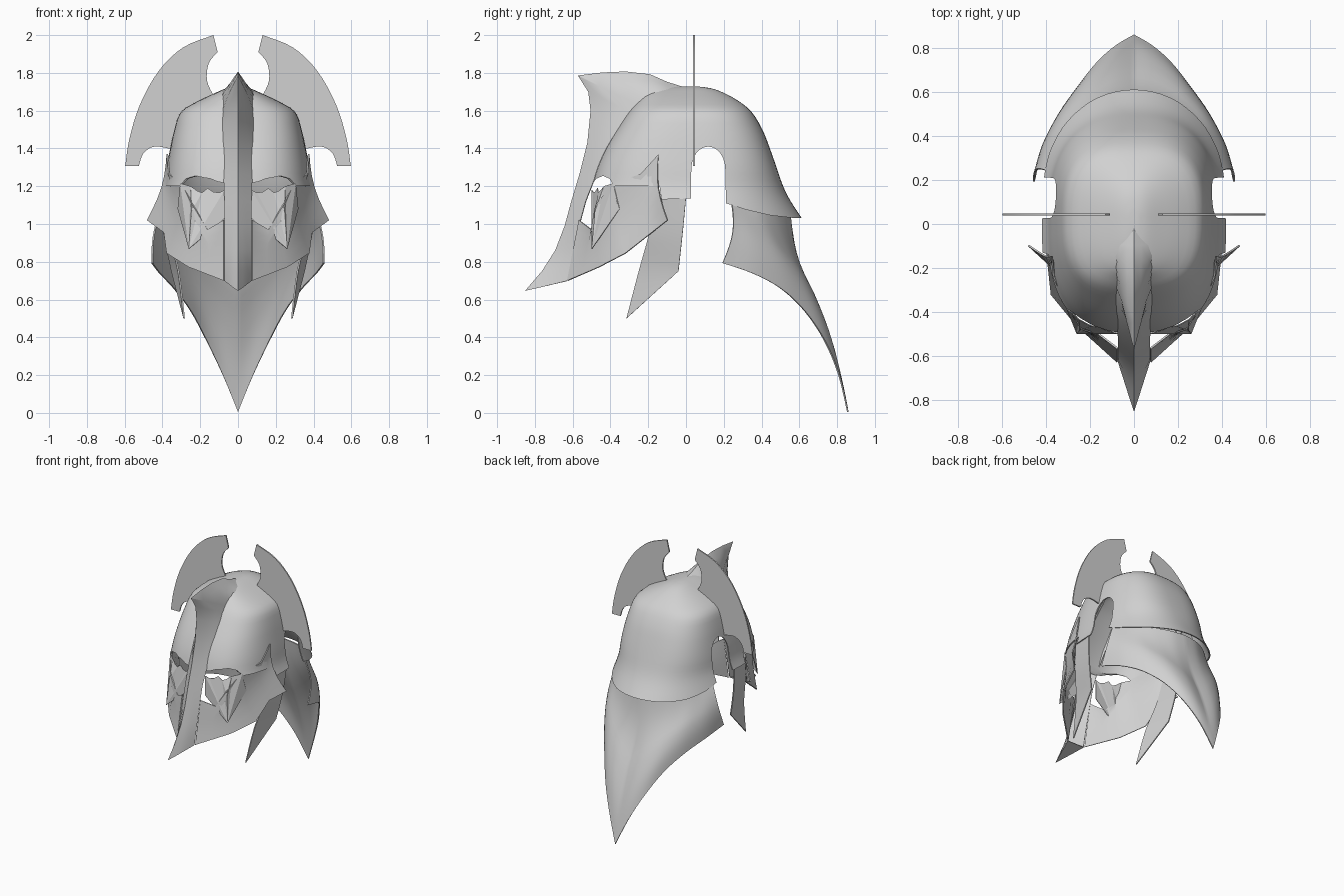
import bpy
import bmesh
from math import sin, cos, pi, radians
from mathutils import Vector

cube = bpy.data.objects.get("Cube")
if cube:
    bpy.data.objects.remove(cube)

colour = (0.64, 0.64, 0.64, 1)
grey = bpy.data.materials.new("plain grey metal")
grey.use_nodes = True
grey.diffuse_color = colour
grey.node_tree.nodes["Principled BSDF"].inputs["Base Color"].default_value = colour


def spline(points, steps):
    """Smooth curve through points of any dimension."""
    out = []
    for i in range(len(points) - 1):
        p0, p1 = points[max(i - 1, 0)], points[i]
        p2, p3 = points[i + 1], points[min(i + 2, len(points) - 1)]
        for k in range(steps):
            t = k / steps
            out.append([b + 0.5 * t * (c - a + t * (2 * a - 5 * b + 4 * c - d + t * (3 * (b - c) + d - a)))
                        for a, b, c, d in zip(p0, p1, p2, p3)])
    out.append(list(points[-1]))
    return out


def loft(bm, rows, closed=False):
    """Skin quads between neighbouring rows of points."""
    grid = [[bm.verts.new(p) for p in row] for row in rows]
    for r0, r1 in zip(grid, grid[1:]):
        n = len(r0)
        for j in range(n if closed else n - 1):
            k = (j + 1) % n
            bm.faces.new((r0[j], r0[k], r1[k], r1[j]))
    return grid


def between(edge_a, edge_b, steps, push=lambda t, u: (0, 0, 0)):
    """Rows of points from one edge to the other; push bends the sheet."""
    last = len(edge_a) - 1
    return [[Vector(a).lerp(Vector(b), i / steps) + Vector(push(i / steps, j / last))
             for j, (a, b) in enumerate(zip(edge_a, edge_b))] for i in range(steps + 1)]


def apply_all(obj):
    bpy.ops.object.select_all(action='DESELECT')
    bpy.context.view_layer.objects.active = obj
    obj.select_set(True)
    for m in list(obj.modifiers):
        bpy.ops.object.modifier_apply(modifier=m.name)


def finish(name, bm, mirror=True, thick=0.008, cutter=None, angle=35):
    bmesh.ops.remove_doubles(bm, verts=bm.verts, dist=0.0005)
    bmesh.ops.recalc_face_normals(bm, faces=bm.faces)
    mesh = bpy.data.meshes.new(name)
    bm.to_mesh(mesh)
    bm.free()
    obj = bpy.data.objects.new(name, mesh)
    bpy.context.collection.objects.link(obj)
    mesh.materials.append(grey)
    if mirror:
        m = obj.modifiers.new("mirror", 'MIRROR')
        m.use_clip = True
    if thick:
        s = obj.modifiers.new("thickness", 'SOLIDIFY')
        s.thickness = thick
        s.offset = 0
    if cutter:
        b = obj.modifiers.new("cut", 'BOOLEAN')
        b.operation = 'DIFFERENCE'
        b.solver = 'EXACT'
        b.object = cutter
    apply_all(obj)
    if angle:
        bpy.ops.object.shade_smooth_by_angle(angle=radians(angle))
    return obj


def prism(bm, outline, direction):
    face = bm.faces.new([bm.verts.new(p) for p in outline])
    moved = bmesh.ops.extrude_face_region(bm, geom=[face])["geom"]
    bmesh.ops.translate(bm, verts=[v for v in moved if isinstance(v, bmesh.types.BMVert)], vec=direction)


# Cutter: eye arch, temple, ear opening and rear brim seen from the side
eye = [(-0.8, 0.9), (-0.8, 1.19), (-0.505, 1.2), (-0.475, 1.24), (-0.44, 1.255), (-0.405, 1.24), (-0.38, 1.2)]
temple = [(-0.14, 1.2), (-0.13, 1.13), (0.026, 1.135)]
ear = [(0.118 + 0.09 * cos(a), 1.29 + 0.12 * sin(a)) for a in [pi - pi * i / 12 for i in range(13)]]
rear = [(0.212, 1.11), (0.32, 1.075), (0.45, 1.045), (0.56, 1.033), (0.8, 1.033), (0.8, 0.9)]
bm = bmesh.new()
prism(bm, [(-1, y, z) for y, z in eye + temple + ear + rear], (2, 0, 0))
cutter = finish("brim_cutter", bm, mirror=False, thick=0, angle=0)

# Skull shell: height, half width, front, back, squareness
sections = [(1.724, 0.02, -0.03, 0.06, 2.2), (1.715, 0.06, -0.12, 0.13, 2.3), (1.69, 0.12, -0.2, 0.2, 2.4),
            (1.645, 0.215, -0.25, 0.28, 2.5), (1.59, 0.3, -0.3, 0.345, 2.7), (1.5, 0.333, -0.36, 0.4, 2.7),
            (1.4, 0.355, -0.42, 0.44, 2.7), (1.3, 0.374, -0.465, 0.475, 2.6), (1.2, 0.39, -0.495, 0.51, 2.4),
            (1.12, 0.42, -0.52, 0.55, 2.2), (1.02, 0.465, -0.53, 0.615, 2)]
bm = bmesh.new()
rows = []
for z, a, front, back, square in spline(sections, 3):
    row = []
    for i in range(72):
        c, s = cos(2 * pi * i / 72), sin(2 * pi * i / 72)
        n = square if s > 0 else max(square, 2.8)
        x = a * abs(c) ** (2 / n) * (1 if c > 0 else -1)
        depth = (back - 0.03) if s > 0 else (front - 0.03)
        row.append((x, 0.03 + depth * abs(s) ** (2 / n), z))
    rows.append(row)
grid = loft(bm, rows, closed=True)
bm.faces.new(grid[0])
finish("skull_shell", bm, mirror=False, cutter=cutter)
bpy.data.objects.remove(cutter)

# Nose ridge and forward horn: V section of a centre edge and a side edge
centre = [(-0.01, 1.722), (-0.1, 1.75), (-0.19, 1.79), (-0.32, 1.805), (-0.44, 1.8), (-0.57, 1.785),
          (-0.515, 1.7), (-0.503, 1.6), (-0.52, 1.43), (-0.56, 1.27), (-0.605, 1.12), (-0.64, 0.99),
          (-0.69, 0.86), (-0.76, 0.75), (-0.85, 0.647)]
side = [(0.0, -0.01, 1.722), (0.095, -0.09, 1.69), (0.092, -0.14, 1.685), (0.088, -0.185, 1.67),
        (0.084, -0.21, 1.65), (0.08, -0.24, 1.62), (0.085, -0.27, 1.58), (0.09, -0.32, 1.52),
        (0.086, -0.4, 1.4), (0.075, -0.475, 1.26), (0.07, -0.53, 1.12), (0.07, -0.565, 0.99),
        (0.07, -0.595, 0.86), (0.07, -0.615, 0.77), (0.07, -0.63, 0.7)]
bm = bmesh.new()
grid = loft(bm, between([(0, y, z) for y, z in centre], side, 3))
foot = [row[-1] for row in grid]
bm.faces.new(foot + [bm.verts.new((0, -0.63, 0.7))])
finish("nose_ridge", bm, thick=0.005, angle=28)

# Cheek guards, hollowed and flared toward the rear corner
lower = [(0.075, -0.627, 0.7), (0.16, -0.55, 0.733), (0.26, -0.46, 0.772), (0.375, -0.32, 0.845),
         (0.39, -0.18, 0.955), (0.48, -0.097, 1.02)]
upper = [(0.075, -0.565, 1.02), (0.16, -0.5, 0.97), (0.238, -0.478, 1.1), (0.295, -0.385, 1.215),
         (0.365, -0.24, 1.265), (0.374, -0.145, 1.37)]
bm = bmesh.new()
loft(bm, between(lower, upper, 6, lambda t, u: (
    -0.025 * min(1, 2 * u) * sin(pi * t), -0.025 * u * u * sin(pi * t), 0)))
finish("cheek_guard", bm, angle=30)

# Fang plates under the eyes, with a wavy upper edge
front = [(0.07, 1.18), (0.07, 1.03), (0.26, 0.868), (0.245, 1.07), (0.25, 1.2),
         (0.215, 1.175), (0.19, 1.165), (0.16, 1.19), (0.13, 1.17), (0.1, 1.165)]
bm = bmesh.new()
bm.faces.new([bm.verts.new((x, -0.498 + max(0, z - 1.02) * max(0, x - 0.07) * 2, z)) for x, z in front])
flank = [(0.26, -0.498, 0.868), (0.318, -0.352, 1.08), (0.315, -0.365, 1.11), (0.305, -0.385, 1.215),
         (0.25, -0.433, 1.2), (0.245, -0.48, 1.07)]
bm.faces.new([bm.verts.new(p) for p in flank])
bmesh.ops.triangulate(bm, faces=bm.faces)
finish("eye_fang", bm, thick=0.004, angle=0)

# Side blades hanging in front of the ears
fore = spline([(0.395, -0.155, 1.14), (0.365, -0.195, 0.95), (0.315, -0.25, 0.75), (0.285, -0.315, 0.5)], 4)
aft = spline([(0.41, 0.0, 1.14), (0.39, -0.018, 0.95), (0.35, -0.04, 0.75)], 4)
aft += [Vector(aft[-1]).lerp(Vector(fore[-1]), k / 4) for k in range(1, 5)]
bm = bmesh.new()
loft(bm, between(fore, aft, 4))
finish("side_blade", bm)

# Neck guard sweeping down to a rear point
top = spline([(0, 0.55, 1.05), (0.1, 0.535, 1.05), (0.19, 0.49, 1.06), (0.26, 0.44, 1.065),
              (0.31, 0.385, 1.08), (0.355, 0.31, 1.095), (0.392, 0.24, 1.12)], 4)
bottom = spline([(0, 0.857, 0.005), (0.08, 0.81, 0.2), (0.165, 0.735, 0.38), (0.25, 0.628, 0.54),
                 (0.34, 0.5, 0.66), (0.415, 0.35, 0.74), (0.455, 0.193, 0.793)], 4)


def sweep(t, u):
    centre_bend = (0.03 if t < 0.5 else 0.018) * sin(2 * pi * t)
    return (0.02 * u * sin(pi * t), 0.03 * u * sin(pi * t) - (1 - u) * centre_bend, 0)


bm = bmesh.new()
loft(bm, between(top, bottom, 14, sweep))
finish("neck_guard", bm)

# Flat wing crests on both sides of the skull
outer = spline([(0.13, 2.0), (0.29, 1.935), (0.42, 1.81), (0.52, 1.63), (0.575, 1.45), (0.597, 1.308)], 4)
notch = spline([(0.525, 1.308), (0.5, 1.375), (0.44, 1.41), (0.345, 1.395)], 4)
inner = [(0.325, 1.5), (0.295, 1.585), (0.21, 1.64), (0.13, 1.68)]
hook = spline([(0.13, 1.68), (0.164, 1.76), (0.155, 1.85), (0.108, 1.91)], 4)[1:]
bm = bmesh.new()
prism(bm, [(x, 0.038, z) for x, z in outer + notch + inner + hook], (0, 0.01, 0))
finish("wing_crest", bm, thick=0, angle=30)
